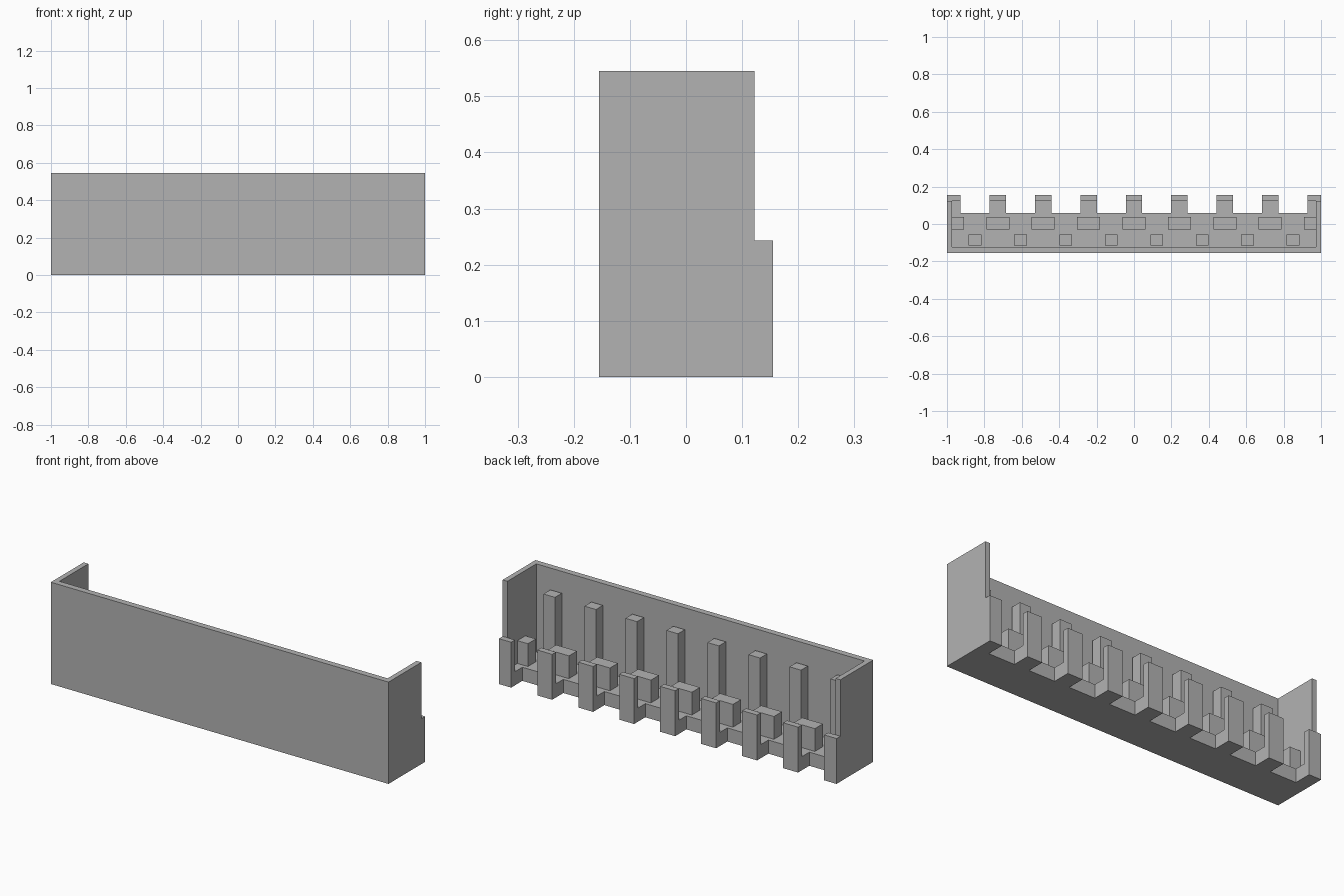
import bpy

cube = bpy.data.objects.get("Cube")
if cube:
    bpy.data.objects.remove(cube, do_unlink=True)

grey = bpy.data.materials.new("plain_grey")
grey.use_nodes = True
COLOUR = (0.45, 0.45, 0.45, 1)
grey.diffuse_color = COLOUR
grey.node_tree.nodes["Principled BSDF"].inputs["Base Color"].default_value = COLOUR


def box(name, x, y, z):
    """Box spanning the (low, high) pairs along each axis."""
    verts = [(a, b, c) for a in x for b in y for c in z]
    faces = [(0, 1, 3, 2), (4, 6, 7, 5), (0, 4, 5, 1),
             (2, 3, 7, 6), (0, 2, 6, 4), (1, 5, 7, 3)]
    mesh = bpy.data.meshes.new(name)
    mesh.from_pydata(verts, [], faces)
    mesh.materials.append(grey)
    obj = bpy.data.objects.new(name, mesh)
    bpy.context.collection.objects.link(obj)
    return obj


def span(centre, width, limit):
    """Width range around a centre, trimmed at the ends of the model."""
    return (max(centre - width / 2, -limit), min(centre + width / 2, limit))


HEIGHT, FLOOR, INNER = 0.545, 0.073, 0.972
FRONT, FRONT_IN, SIDE_BACK, BACK = -0.155, -0.122, 0.1225, 0.155
EDGE, PITCH = 0.06, 0.2428

# Floor and the three walls
box("floor", (-INNER, INNER), (FRONT_IN, EDGE), (0, FLOOR))
box("front_wall", (-1, 1), (FRONT, FRONT_IN), (0, HEIGHT))
box("left_wall", (INNER, 1), (FRONT_IN, SIDE_BACK), (0, HEIGHT))
box("right_wall", (-1, -INNER), (FRONT_IN, SIDE_BACK), (0, HEIGHT))

# Repeating row of floor tabs, upright merlons and low blocks
for i in range(-4, 5):
    x = i * PITCH
    box("floor_tab", span(x, 0.088, INNER), (EDGE, SIDE_BACK), (0, FLOOR))
    box("back_merlon", span(x, 0.088, 1), (SIDE_BACK, BACK), (0, 0.243))
    box("low_block", span(x, 0.123, INNER), (-0.03, 0.038), (FLOOR, 0.195))

# Tall pillars staggered between the blocks
for i in range(8):
    x = (i - 3.5) * PITCH
    box("pillar", span(x, 0.068, INNER), (-0.115, -0.057), (FLOOR, 0.432))
